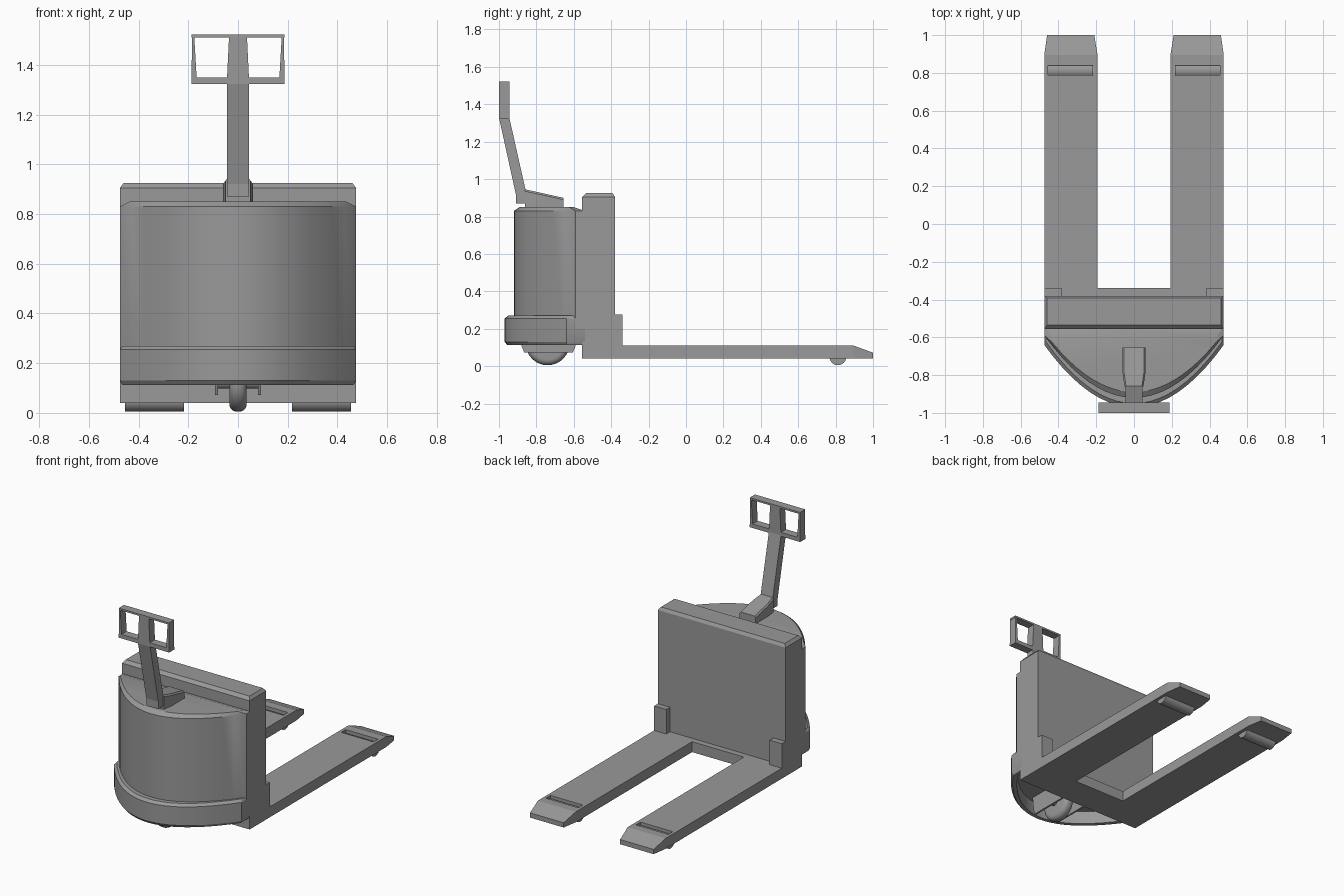
import bpy
import bmesh
from math import pi
from mathutils import Matrix

old = bpy.data.objects.get("Cube")
if old:
    bpy.data.objects.remove(old, do_unlink=True)

grey = bpy.data.materials.new("warm_grey_paint")
grey.use_nodes = True
GREY = (0.32, 0.32, 0.32, 1)
grey.diffuse_color = GREY
grey.node_tree.nodes["Principled BSDF"].inputs["Base Color"].default_value = GREY


def finish(name, bm, smooth=False):
    bmesh.ops.recalc_face_normals(bm, faces=bm.faces)
    mesh = bpy.data.meshes.new(name)
    bm.to_mesh(mesh)
    bm.free()
    mesh.materials.append(grey)
    ob = bpy.data.objects.new(name, mesh)
    bpy.context.collection.objects.link(ob)
    bpy.ops.object.select_all(action='DESELECT')
    bpy.context.view_layer.objects.active = ob
    ob.select_set(True)
    if smooth:
        bpy.ops.object.shade_smooth_by_angle(angle=pi / 6)
    return ob


def loft(name, rings, smooth=False):
    """Skin matching rings of points and cap both ends."""
    bm = bmesh.new()
    loops = [[bm.verts.new(p) for p in ring] for ring in rings]
    n = len(loops[0])
    for a, b in zip(loops, loops[1:]):
        for i in range(n):
            j = (i + 1) % n
            bm.faces.new((a[i], a[j], b[j], b[i]))
    bm.faces.new(loops[0])
    bm.faces.new(loops[-1])
    return finish(name, bm, smooth)


def rect(x0, x1, y0, y1, z):
    return [(x0, y0, z), (x1, y0, z), (x1, y1, z), (x0, y1, z)]


def box(name, x0, x1, y0, y1, z0, z1):
    return loft(name, [rect(x0, x1, y0, y1, z0), rect(x0, x1, y0, y1, z1)])


def side_prism(name, profile, x0, x1):
    """Extrude a (y, z) profile across x."""
    return loft(name, [[(x, y, z) for y, z in profile] for x in (x0, x1)])


def cylinder_x(name, x, y, z, radius, width, bevel=0.0):
    bm = bmesh.new()
    bmesh.ops.create_cone(bm, cap_ends=True, segments=32, radius1=radius,
                          radius2=radius, depth=width,
                          matrix=Matrix.Translation((x, y, z)) @ Matrix.Rotation(pi / 2, 4, 'Y'))
    if bevel:
        rims = [e for e in bm.edges if abs(e.verts[0].co.x - e.verts[1].co.x) < 1e-5]
        bmesh.ops.bevel(bm, geom=rims, offset=bevel, segments=5, profile=0.5, affect='EDGES')
    return finish(name, bm, True)


def bow(z, front, side, back, half=0.475, steps=20):
    """Parabolic nose outline with a straight back."""
    pts = [(half, back, z)]
    for i in range(steps + 1):
        t = 1 - 2 * i / steps
        pts.append((half * t, front + (side - front) * t * t, z))
    return pts + [(-half, back, z)]


# Curved motor cover with chamfered lid
loft("motor_cover", [
    bow(0.2, -0.92, -0.59, -0.54),
    bow(0.83, -0.92, -0.59, -0.54),
    bow(0.85, -0.89, -0.625, -0.60, 0.435)], True)

# Skirt around the drive wheel, hollow underneath
loft("bumper_skirt", [
    bow(0.2, -0.93, -0.62, -0.55, 0.44),
    bow(0.112, -0.93, -0.62, -0.55, 0.44),
    bow(0.112, -0.955, -0.635, -0.54, 0.465),
    bow(0.13, -0.97, -0.64, -0.54),
    bow(0.255, -0.97, -0.64, -0.54),
    bow(0.27, -0.95, -0.625, -0.54, 0.465)], True)

# Upright rear wall with chamfered top
loft("rear_wall", [
    rect(-0.475, 0.475, -0.555, -0.38, 0.04),
    rect(-0.475, 0.475, -0.555, -0.38, 0.905),
    rect(-0.46, 0.46, -0.535, -0.392, 0.925)])
box("fork_crossbar", -0.3, 0.3, -0.5, -0.34, 0.04, 0.11)


def fork_section(y, x0, x1, top):
    return [(x0, y, 0.04), (x1, y, 0.04), (x1, y, top), (x0, y, top)]


# Forks, rollers, corner posts and wheel brackets on each side
for side, s in (("left", 1), ("right", -1)):
    fork = loft(side + "_fork", [
        fork_section(-0.5, s * 0.193, s * 0.475, 0.11),
        fork_section(0.895, s * 0.193, s * 0.475, 0.11),
        fork_section(1.0, s * 0.21, s * 0.46, 0.072)])
    slot = box("slot_cutter", s * 0.215, s * 0.455, 0.79, 0.838, 0, 0.2)
    slot.hide_render = True
    cut = fork.modifiers.new("slot", 'BOOLEAN')
    cut.operation = 'DIFFERENCE'
    cut.solver = 'EXACT'
    cut.object = slot
    bpy.context.view_layer.objects.active = fork
    bpy.ops.object.modifier_apply(modifier=cut.name)
    bpy.data.objects.remove(slot, do_unlink=True)

    cylinder_x(side + "_fork_roller", s * 0.336, 0.812, 0.05, 0.045, 0.236)
    box(side + "_corner_post", s * 0.385, s * 0.475, -0.39, -0.34, 0.1, 0.275)
    side_prism(side + "_wheel_bracket",
               [(-0.89, 0.21), (-0.88, 0.11), (-0.865, 0.072),
                (-0.605, 0.072), (-0.59, 0.11), (-0.58, 0.21)],
               s * 0.08, s * 0.092)

# Drive wheel and axle
cylinder_x("drive_wheel", 0, -0.74, 0.123, 0.118, 0.07, 0.03)
cylinder_x("drive_axle", 0, -0.74, 0.123, 0.025, 0.17)

# Tiller mount, sloping and narrowing toward the front
loft("tiller_mount", [
    [(-w, y, 0.845), (w, y, 0.845), (w, y, z - 0.01), (w - 0.008, y, z),
     (0.008 - w, y, z), (-w, y, z - 0.01)]
    for y, w, z in ((-0.86, 0.05, 0.945), (-0.79, 0.06, 0.93), (-0.655, 0.06, 0.9))])

# Tiller arm
side_prism("tiller_arm",
           [(-0.91, 0.87), (-0.855, 0.87), (-0.855, 0.93), (-0.945, 1.33),
            (-1.0, 1.33), (-0.91, 0.92)], -0.045, 0.045)


def handle_bar(name, z0, a0, b0, z1, a1, b1):
    loft(name, [rect(a0, b0, -1.0, -0.945, z0), rect(a1, b1, -1.0, -0.945, z1)])


# Handle frame: rails, tapered centre post and end grips
handle_bar("handle_lower_rail", 1.323, -0.188, 0.188, 1.35, -0.187, 0.187)
handle_bar("handle_upper_rail", 1.51, -0.187, 0.187, 1.522, -0.187, 0.187)
handle_bar("handle_centre_post", 1.33, -0.045, 0.045, 1.515, -0.036, 0.036)
for side, s in (("left", 1), ("right", -1)):
    handle_bar(side + "_handle_grip", 1.34, s * 0.166, s * 0.187, 1.515, s * 0.176, s * 0.185)
